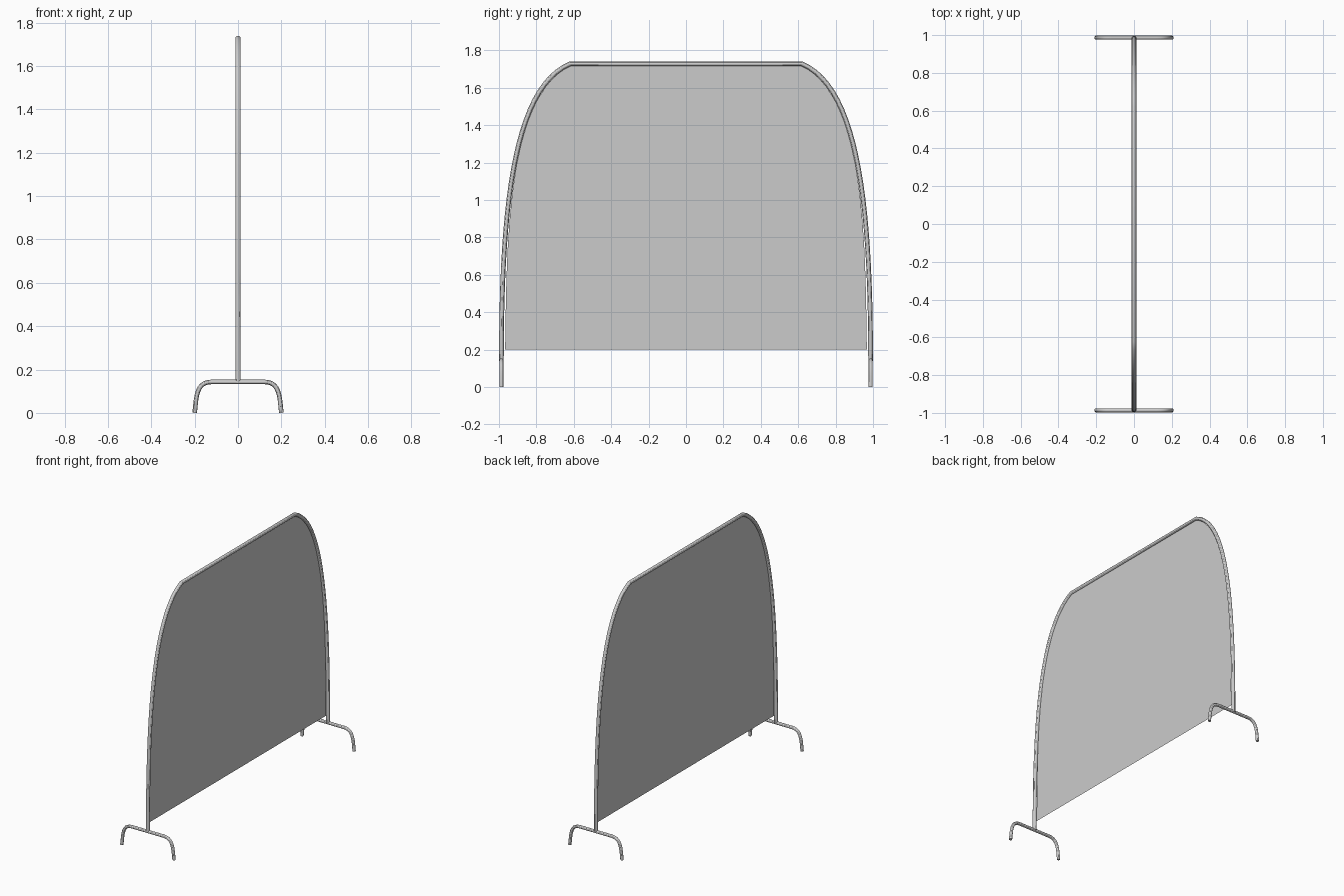
import bpy, bmesh
from mathutils import Vector
from mathutils.geometry import interpolate_bezier

if "Cube" in bpy.data.objects:
    bpy.data.objects.remove(bpy.data.objects["Cube"])


def tube(name, pts, r, sides=12):
    # round tube swept along a polyline, converted to mesh
    cu = bpy.data.curves.new(name, 'CURVE')
    cu.dimensions = '3D'
    cu.bevel_depth = r
    cu.bevel_resolution = sides // 2 - 2
    cu.use_fill_caps = True
    sp = cu.splines.new('POLY')
    sp.points.add(len(pts) - 1)
    for p, co in zip(sp.points, pts):
        p.co = (*co, 1)
    ob = bpy.data.objects.new(name, cu)
    bpy.context.collection.objects.link(ob)
    bpy.ops.object.select_all(action='DESELECT')
    bpy.context.view_layer.objects.active = ob
    ob.select_set(True)
    bpy.ops.object.convert(target='MESH')
    bpy.ops.object.shade_smooth_by_angle()
    return bpy.context.object


def bez(a, b, c, d, n):
    return interpolate_bezier(Vector(a), Vector(b), Vector(c), Vector(d), n)


def mirrored(pts, axis):
    # append the mirror image of a half path
    m = []
    for p in reversed(pts):
        q = p.copy()
        q[axis] *= -1
        m.append(q)
    return list(pts) + m


# arched frame: curved side posts joined by a straight top rail
side = bez((0, -.987, .14), (0, -.987, .98), (0, -.92, 1.60), (0, -.62, 1.728), 24)
tube("arched_frame", mirrored(side, 1), .0125)

# feet: bent tubes under each post
half = [Vector((-.2, 0, 0))] + bez((-.197, 0, .03), (-.19, 0, .11), (-.175, 0, .143), (-.12, 0, .143), 9)
for tag, y in (("front", -.987), ("back", .987)):
    tube(tag + "_foot", [p + Vector((0, y, 0)) for p in mirrored(half, 0)], .0105)

# fabric panel: thin sheet just inside the frame
edge = [Vector((0, -.967, .2))] + bez((0, -.964, .4), (0, -.955, 1.03), (0, -.905, 1.58), (0, -.615, 1.722), 12)
bm = bmesh.new()
bm.faces.new([bm.verts.new(p) for p in mirrored(edge, 1)])
me = bpy.data.meshes.new("panel")
bm.to_mesh(me)
bm.free()
bpy.context.collection.objects.link(bpy.data.objects.new("panel", me))
